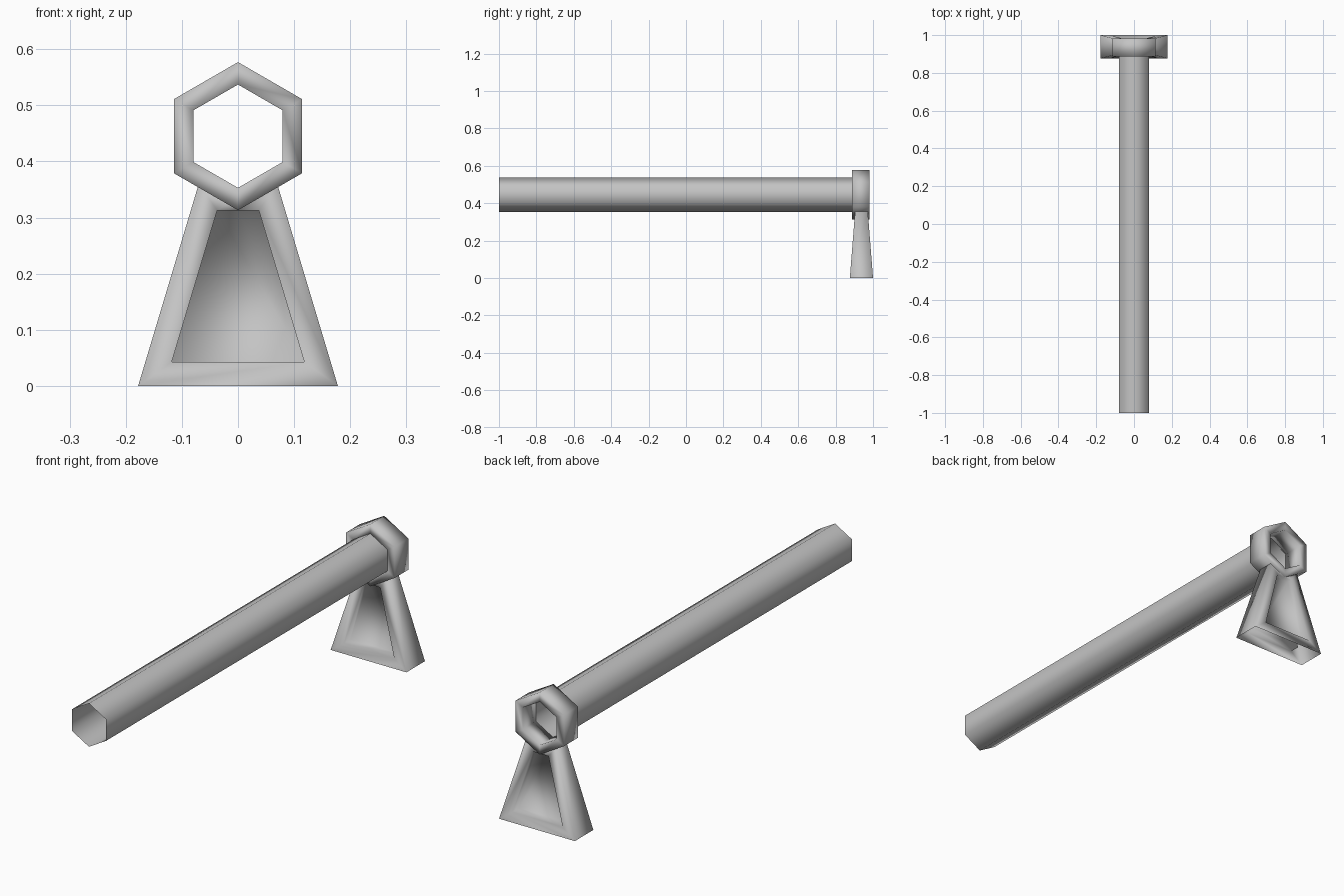
import bpy, bmesh, math

if "Cube" in bpy.data.objects:
    bpy.data.objects.remove(bpy.data.objects["Cube"])

grey = bpy.data.materials.new("light grey")
grey.diffuse_color = (0.55, 0.55, 0.55, 1)
grey.use_nodes = True
grey.node_tree.nodes["Principled BSDF"].inputs["Base Color"].default_value = grey.diffuse_color

AXIS_Z = 0.445      # height of the tube axis
STAND_Y = 0.938     # middle plane of the stand and collar


def finish(name, bm):
    bmesh.ops.recalc_face_normals(bm, faces=bm.faces[:])
    me = bpy.data.meshes.new(name)
    bm.to_mesh(me)
    bm.free()
    me.materials.append(grey)
    for p in me.polygons:
        p.use_smooth = True
    ob = bpy.data.objects.new(name, me)
    bpy.context.collection.objects.link(ob)
    return ob


def loop(bm, points):
    return [bm.verts.new(p) for p in points]


def bridge(bm, a, b, skip=()):
    n = len(a)
    for i in range(n):
        if i not in skip:
            j = (i + 1) % n
            bm.faces.new((a[i], a[j], b[j], b[i]))


def hexagon(r, y):
    return [(r * math.sin(i * math.pi / 3), y, AXIS_Z + r * math.cos(i * math.pi / 3))
            for i in range(6)]


# Long open hexagonal tube
bm = bmesh.new()
bridge(bm, loop(bm, hexagon(0.092, -1)), loop(bm, hexagon(0.092, 0.893)))
finish("tube", bm)

# Hexagonal collar around the back end of the tube
bm = bmesh.new()
rings = [loop(bm, hexagon(r, y)) for r, y in
         ((0.132, 0.888), (0.132, 0.981), (0.092, 0.981), (0.092, 0.888))]
for k in range(4):
    bridge(bm, rings[k], rings[(k + 1) % 4])
finish("collar", bm)

# Tapered stand: hollow frame, open underneath, with a recessed panel on each face
OUTER = [(-0.178, 0), (0.178, 0), (0.070, 0.36), (0, 0.335), (-0.070, 0.36)]
INNER = [(-0.118, 0.043), (0.118, 0.043), (0.037, 0.313), (0, 0.313), (-0.037, 0.313)]


def half_depth(z):
    return 0.062 - 0.079 * z


bm = bmesh.new()
rims = []
for s in (-1, 1):
    outer = loop(bm, [(x, STAND_Y + s * half_depth(z), z) for x, z in OUTER])
    inner = loop(bm, [(x, STAND_Y + s * half_depth(z), z) for x, z in INNER])
    panel = loop(bm, [(x, STAND_Y + s * 0.015, z) for x, z in INNER])
    bridge(bm, outer, inner)
    bridge(bm, inner, panel)
    bm.faces.new(panel)
    rims.append(outer)
bridge(bm, rims[0], rims[1], skip=(0,))   # side 0 is the open bottom
finish("stand", bm)
